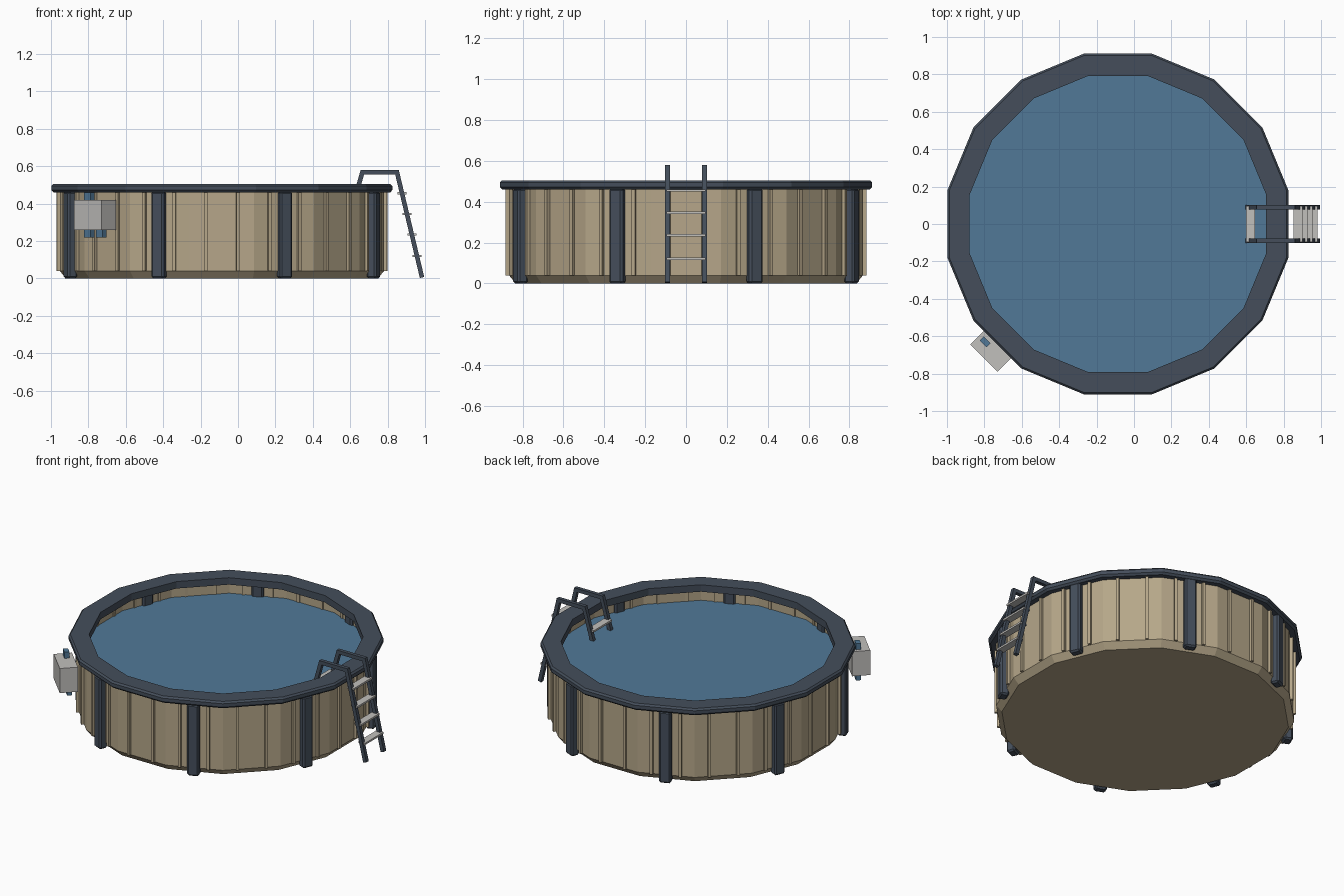
import bpy, bmesh, math
from mathutils import Matrix, Vector

cube = bpy.data.objects.get("Cube")
if cube:
    bpy.data.objects.remove(cube, do_unlink=True)

CENTRE = Vector((-0.086, 0, 0))
SIDES = 16
STEP = math.tau / SIDES


def material(name, srgb):
    colour = [(c / 255) ** 2.2 for c in srgb] + [1]
    mat = bpy.data.materials.new(name)
    mat.use_nodes = True
    mat.diffuse_color = colour
    mat.node_tree.nodes["Principled BSDF"].inputs["Base Color"].default_value = colour
    return mat


TAN = material("tan_panel", (180, 165, 136))
SLATE = material("slate_frame", (70, 79, 91))
BLUE = material("water_blue", (82, 120, 150))
GREY = material("light_grey", (192, 190, 187))


def finish(name, bm, mat, bevel=0):
    bmesh.ops.recalc_face_normals(bm, faces=bm.faces)
    mesh = bpy.data.meshes.new(name)
    bm.to_mesh(mesh)
    bm.free()
    mesh.materials.append(mat)
    obj = bpy.data.objects.new(name, mesh)
    bpy.context.collection.objects.link(obj)
    if bevel:
        mod = obj.modifiers.new("soft_edges", "BEVEL")
        mod.width, mod.segments = bevel, 1
    return obj


def lathe(name, profile, mat, closed=False, cap=False):
    """Sweep (radius, height) points around the pool as a polygonal ring."""
    bm = bmesh.new()
    rings = [[bm.verts.new(CENTRE + Vector((r * math.cos((i + .5) * STEP),
                                            r * math.sin((i + .5) * STEP), z)))
              for i in range(SIDES)] for r, z in profile]
    pairs = list(zip(rings, rings[1:]))
    if closed:
        pairs.append((rings[-1], rings[0]))
    for a, b in pairs:
        for i in range(SIDES):
            j = (i + 1) % SIDES
            bm.faces.new((a[i], a[j], b[j], b[i]))
    if cap:
        bm.faces.new(rings[0])
    return finish(name, bm, mat)


def polar_box(name, angle, radial, across, height, mat, bevel=0):
    """Box given by ranges outward, sideways and upward at an angle."""
    ranges = (radial, across, height)
    size = [b - a for a, b in ranges]
    mid = Vector([(a + b) / 2 for a, b in ranges])
    bm = bmesh.new()
    bmesh.ops.create_cube(bm, size=1, matrix=Matrix.Translation(CENTRE)
                          @ Matrix.Rotation(angle, 4, "Z")
                          @ Matrix.Translation(mid) @ Matrix.Diagonal((*size, 1)))
    return finish(name, bm, mat, bevel)


# Pool shell, water and rim
lathe("pool_wall", [(0.85, 0), (0.884, 0.04), (0.884, 0.47)], TAN, cap=True)
lathe("water", [(0.882, 0.37)], BLUE, cap=True)
lathe("top_rim", [(0.808, 0.46), (0.917, 0.46), (0.929, 0.472),
                  (0.929, 0.494), (0.919, 0.505), (0.808, 0.505)], SLATE, closed=True)

# Panel ribs, two on each side
for i in range(2 * SIDES):
    polar_box(f"wall_rib_{i + 1}", (i + .5) * STEP / 2, (0.864, 0.888),
              (-0.009, 0.009), (0.04, 0.465), TAN)

# Support posts on every other side
for i in range(SIDES // 2):
    polar_box(f"support_post_{i + 1}", (2 * i + 1) * STEP, (0.85, 0.905),
              (-0.036, 0.036), (0, 0.465), SLATE, bevel=0.01)

# Filter pump with its pipes
PUMP = math.radians(225)
polar_box("pump_box", PUMP, (0.905, 1.014), (-0.103, 0.103), (0.26, 0.42), GREY)
polar_box("pump_long_pipe", PUMP, (0.932, 0.962), (-0.081, -0.031), (0.22, 0.46), BLUE)
polar_box("pump_short_pipe", PUMP, (0.932, 0.962), (0.01, 0.06), (0.22, 0.28), BLUE)


# Ladder rails follow a bent square tube
def ladder_rail(name, y, path, half):
    bm = bmesh.new()
    points = [Vector((x, 0, z)) for x, z in path]
    rings = []
    for i, p in enumerate(points):
        before = (p - points[i - 1]).normalized() if i else None
        after = (points[i + 1] - p).normalized() if i + 1 < len(points) else None
        along = ((before or after) + (after or before)).normalized()
        side = Vector((-along.z, 0, along.x))
        side *= half / along.dot(after or before)
        depth = Vector((0, half, 0))
        base = p + Vector((0, y, 0))
        rings.append([bm.verts.new(base + side * a + depth * b)
                      for a, b in ((-1, -1), (1, -1), (1, 1), (-1, 1))])
    for a, b in zip(rings, rings[1:]):
        for i in range(4):
            j = (i + 1) % 4
            bm.faces.new((a[i], a[j], b[j], b[i]))
    bm.faces.new(rings[0])
    bm.faces.new(rings[-1])
    return finish(name, bm, SLATE)


PATH = [(0.597, 0.33), (0.665, 0.568), (0.85, 0.568), (0.984, 0.005)]
for side, y in (("left", 0.09), ("right", -0.09)):
    ladder_rail(f"ladder_rail_{side}", y, PATH, 0.012)

# Ladder steps, four outside and one inside
(top_x, top_z), (foot_x, foot_z) = PATH[2:]
steps = [(top_x + (foot_x - top_x) * (top_z - z) / (top_z - foot_z), z)
         for z in (0.12, 0.235, 0.345, 0.455)] + [(0.622, 0.43)]
for i, (x, z) in enumerate(steps):
    r = x - CENTRE.x
    polar_box(f"ladder_step_{i + 1}", 0, (r - 0.024, r + 0.024),
              (-0.095, 0.095), (z - 0.006, z + 0.006), GREY)
